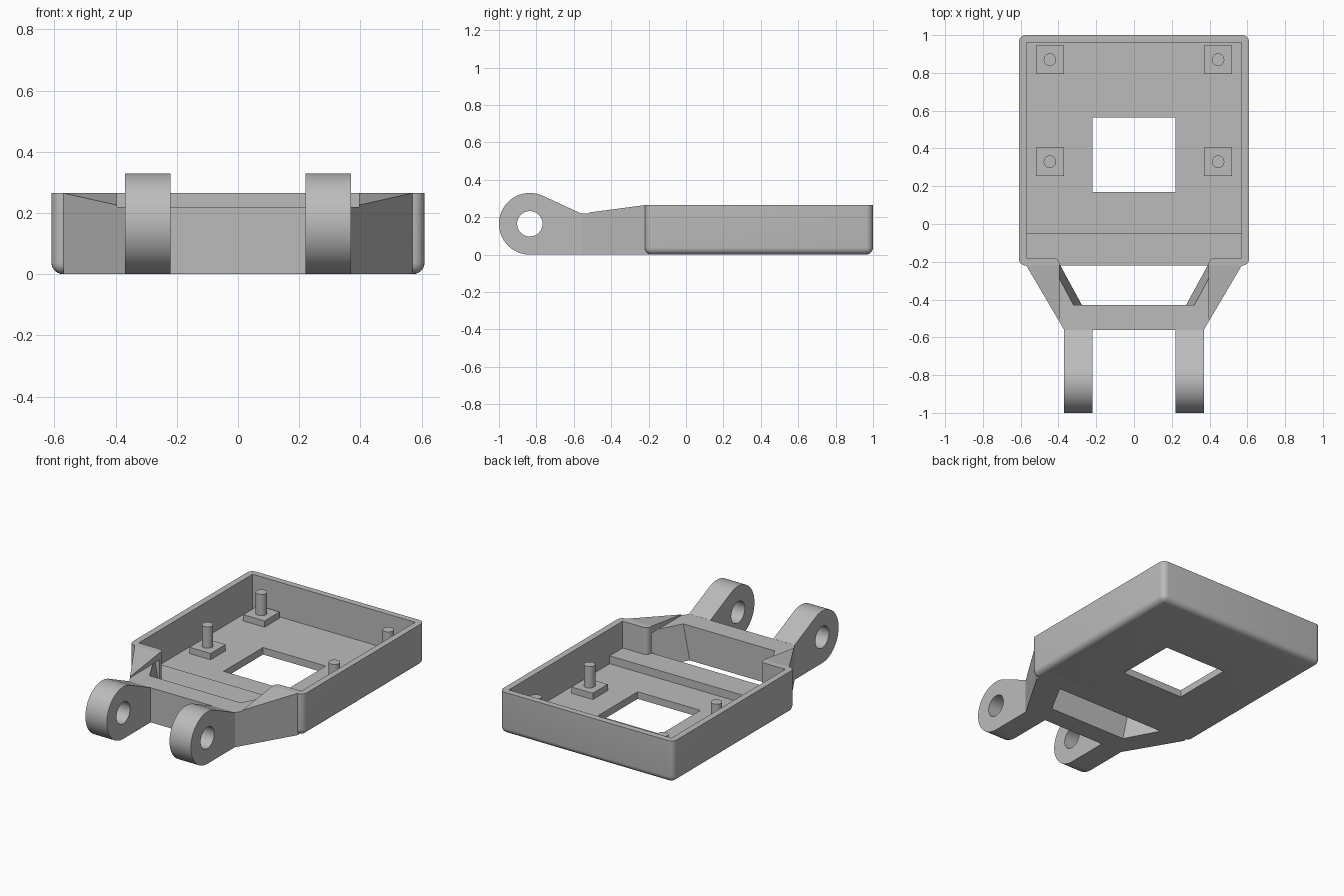
import bpy, bmesh
from math import radians, cos, sin, acos, atan2, hypot

if "Cube" in bpy.data.objects:
    bpy.data.objects.remove(bpy.data.objects["Cube"])

grey = bpy.data.materials.new("plain grey")
grey.use_nodes = True
tone = (0.5, 0.5, 0.5, 1)
grey.diffuse_color = tone
grey.node_tree.nodes["Principled BSDF"].inputs["Base Color"].default_value = tone


def finish(name, bm):
    bmesh.ops.recalc_face_normals(bm, faces=bm.faces)
    mesh = bpy.data.meshes.new(name)
    bm.to_mesh(mesh)
    bm.free()
    mesh.materials.append(grey)
    obj = bpy.data.objects.new(name, mesh)
    bpy.context.collection.objects.link(obj)
    return obj


def loft(name, bottom, top):
    """Solid between two matching outlines of 3D points."""
    bm = bmesh.new()
    a = [bm.verts.new(p) for p in bottom]
    b = [bm.verts.new(p) for p in top]
    bm.faces.new(a)
    bm.faces.new(b)
    for i in range(len(a)):
        j = (i + 1) % len(a)
        bm.faces.new((a[i], a[j], b[j], b[i]))
    return finish(name, bm)


def box(name, x0, x1, y0, y1, z0, z1):
    ring = [(x0, y0), (x1, y0), (x1, y1), (x0, y1)]
    return loft(name, [(x, y, z0) for x, y in ring], [(x, y, z1) for x, y in ring])


def cylinder(name, r, depth, centre, along_x=False):
    rot = (0, radians(90), 0) if along_x else (0, 0, 0)
    bpy.ops.mesh.primitive_cylinder_add(vertices=48, radius=r, depth=depth,
                                        location=centre, rotation=rot)
    obj = bpy.context.object
    obj.name = name
    obj.data.materials.append(grey)
    return obj


def activate(obj):
    bpy.ops.object.select_all(action='DESELECT')
    obj.select_set(True)
    bpy.context.view_layer.objects.active = obj


def cut(obj, *cutters):
    activate(obj)
    for c in cutters:
        c.hide_render = True
        mod = obj.modifiers.new("cut", 'BOOLEAN')
        mod.operation = 'DIFFERENCE'
        mod.solver = 'EXACT'
        mod.object = c
        bpy.ops.object.modifier_apply(modifier=mod.name)
        bpy.data.objects.remove(c)


def smooth(obj):
    activate(obj)
    bpy.ops.object.shade_smooth_by_angle(angle=radians(30))


W, FRONT, BACK, H = 0.61, -0.22, 1.0, 0.265
WALL, FLOOR, STEP = 0.04, 0.045, 0.095
GAP, RAIL = 0.395, 0.22

# Tray with rounded sides and bottom
tray = box("tray", -W, W, FRONT, BACK, 0, H)
bm = bmesh.new()
bm.from_mesh(tray.data)
round_edges = [e for e in bm.edges if min(v.co.z for v in e.verts) < 0.01]
bmesh.ops.bevel(bm, geom=round_edges, offset=0.038, segments=6, profile=0.5,
                affect='EDGES')
bm.to_mesh(tray.data)
bm.free()

# Front opening, flared where the wall ends are rounded on the inside
R = 0.03
side = [(GAP, FRONT - 0.1)] + [
    (GAP + R * (1 - cos(t)), FRONT + WALL - R + R * sin(t))
    for t in [radians(a) for a in range(0, 91, 15)]]
side.append((GAP + R, FRONT + WALL + 0.05))
outline = side + [(-x, y) for x, y in reversed(side)]
opening = loft("opening_cutter", [(x, y, FLOOR) for x, y in outline],
               [(x, y, H + 0.1) for x, y in outline])
cut(tray,
    box("cavity_cutter", WALL - W, W - WALL, FRONT + WALL, BACK - WALL, FLOOR, 1),
    box("window_cutter", -0.22, 0.22, 0.17, 0.565, -1, 1),
    opening)
smooth(tray)

# Raised strip along the front of the floor
box("front_step", -0.57, 0.57, FRONT + WALL, -0.05, 0, STEP)
box("front_sill", -GAP, GAP, FRONT, FRONT + WALL, 0, STEP)
for s in (-1, 1):
    xs = sorted((s * GAP, s * 0.57))
    box("sill_corner", xs[0], xs[1], FRONT, FRONT + WALL, 0, STEP)

# Tapered front frame: two slanted arms and a crossbar
ring = [(-0.57, FRONT), (-0.37, -0.56), (0.37, -0.56), (0.57, FRONT)]
frame = loft("front_frame", [(x, y, 0) for x, y in ring],
             [(x, y, H if y == FRONT else RAIL) for x, y in ring])


def hole_ring(back, front, z):
    return [(-back, FRONT + 0.01, z), (-front, -0.43, z),
            (front, -0.43, z), (back, FRONT + 0.01, z)]


cut(frame,
    loft("hole_cutter", hole_ring(0.395, 0.275, -0.001), hole_ring(0.437, 0.32, RAIL)),
    box("top_cutter", -GAP, GAP, -0.8, 0, RAIL - 0.0005, 1))

# Hinge lugs with round eyes
cy, r = -0.835, 0.165
dy, dz = -0.56 - cy, RAIL - r
start = atan2(dz, dy) + acos(r / hypot(dy, dz))
end = radians(270)
N = 36
arc = [start + (end - start) * i / N for i in range(N + 1)]
profile = [(cy + r * cos(t), r + r * sin(t)) for t in arc]
profile += [(-0.56, 0), (-0.56, RAIL)]
for s, label in ((1, "left"), (-1, "right")):
    lug = loft(label + "_hinge_lug", [(s * 0.22, y, z) for y, z in profile],
               [(s * 0.37, y, z) for y, z in profile])
    cut(lug, cylinder("eye_cutter", 0.068, 0.4, (s * 0.295, cy, r), True))
    smooth(lug)

    # Mounting posts on square pads
    for y, where in ((0.33, "front"), (0.87, "back")):
        x = s * 0.445
        box(f"{label}_{where}_pad", x - 0.075, x + 0.075, y - 0.075, y + 0.075,
            FLOOR - 0.01, 0.085)
        smooth(cylinder(f"{label}_{where}_pin", 0.033, 0.14, (x, y, 0.15)))
